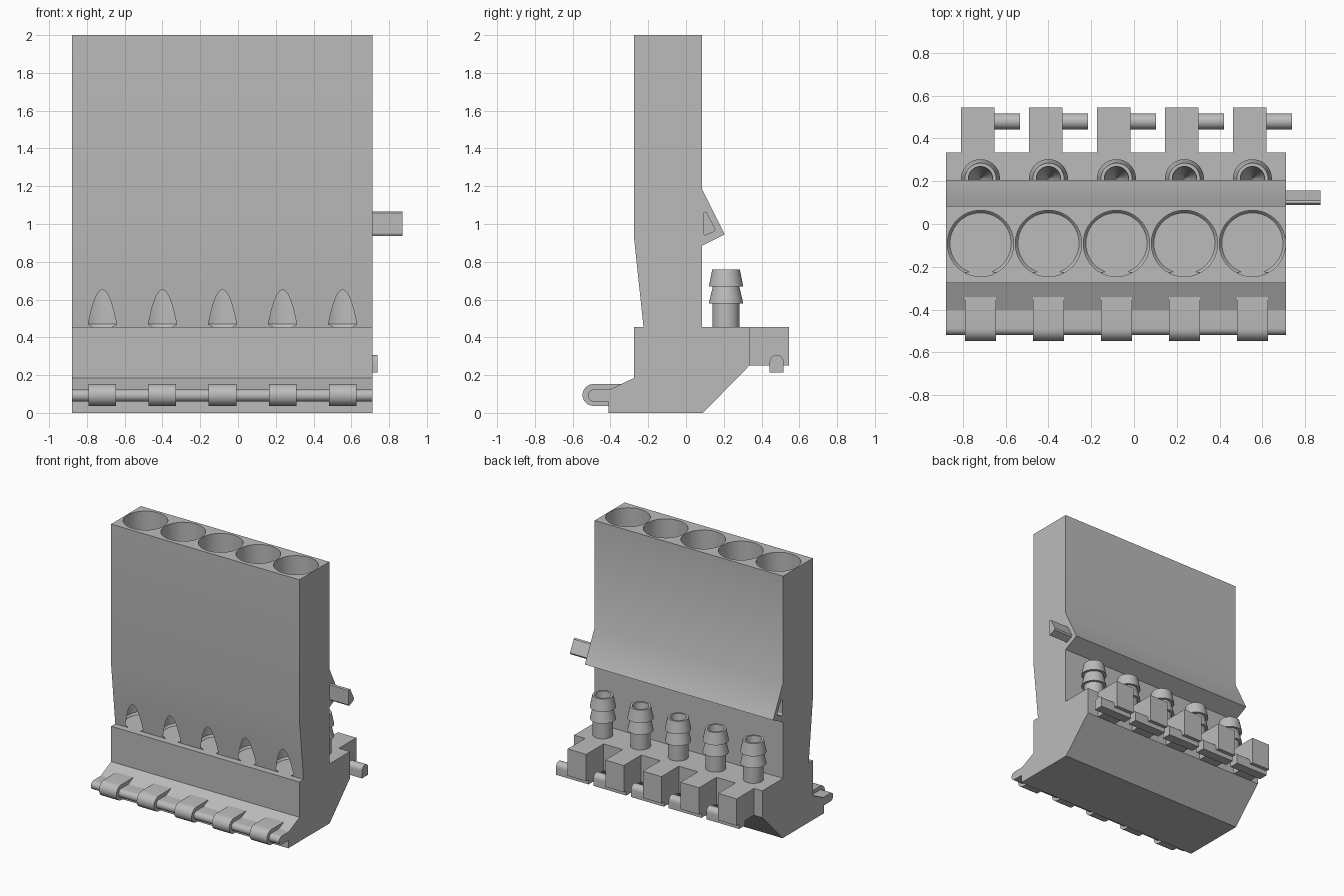
import bpy, bmesh, math

cube = bpy.data.objects.get("Cube")
if cube:
    bpy.data.objects.remove(cube, do_unlink=True)

grey = bpy.data.materials.new("plain_grey")
grey.use_nodes = True
grey.diffuse_color = (0.5, 0.5, 0.5, 1)
grey.node_tree.nodes["Principled BSDF"].inputs["Base Color"].default_value = (0.5, 0.5, 0.5, 1)

LEFT, RIGHT = 0.712, -0.88          # ends of the body along x
STATIONS = [-0.718 + 0.318 * i for i in range(5)]
WELL_Y, BARB_Y, LEDGE = -0.091, 0.212, 0.455


def finish(name, bm):
    bmesh.ops.recalc_face_normals(bm, faces=bm.faces)
    mesh = bpy.data.meshes.new(name)
    bm.to_mesh(mesh)
    bm.free()
    mesh.materials.append(grey)
    obj = bpy.data.objects.new(name, mesh)
    bpy.context.collection.objects.link(obj)
    return obj


def extrude(name, profile, x0, x1):
    """Solid from a (y, z) outline swept along x."""
    bm = bmesh.new()
    face = bm.faces.new([bm.verts.new((x0, y, z)) for y, z in profile])
    swept = bmesh.ops.extrude_face_region(bm, geom=[face])["geom"]
    verts = [v for v in swept if isinstance(v, bmesh.types.BMVert)]
    bmesh.ops.translate(bm, verts=verts, vec=(x1 - x0, 0, 0))
    return finish(name, bm)


def lathe(name, profile, x, y, steps=48):
    """Solid of revolution from (radius, z) rings, capped at both ends."""
    bm = bmesh.new()
    rings = [[bm.verts.new((x + r * math.cos(a), y + r * math.sin(a), z))
              for a in (math.tau * i / steps for i in range(steps))]
             for r, z in profile]
    for low, high in zip(rings, rings[1:]):
        for i in range(steps):
            j = (i + 1) % steps
            bm.faces.new((low[i], low[j], high[j], high[i]))
    bm.faces.new(rings[0])
    bm.faces.new(rings[-1])
    return finish(name, bm)


def arc(cy, cz, r, start, end, steps=12):
    angles = [math.radians(start + (end - start) * i / steps) for i in range(steps + 1)]
    return [(cy + r * math.cos(a), cz + r * math.sin(a)) for a in angles]


def activate(obj):
    bpy.ops.object.select_all(action='DESELECT')
    obj.select_set(True)
    bpy.context.view_layer.objects.active = obj


def cut(obj, cutter):
    mod = obj.modifiers.new("cut", 'BOOLEAN')
    mod.operation, mod.solver, mod.object = 'DIFFERENCE', 'EXACT', cutter
    activate(obj)
    bpy.ops.object.modifier_apply(modifier=mod.name)
    bpy.data.objects.remove(cutter, do_unlink=True)


def smooth(obj):
    activate(obj)
    bpy.ops.object.shade_smooth_by_angle(angle=math.radians(30))


# Main body with rear ridge, ledge and sloped underside
body = extrude("body", [
    (-0.41, 0), (0.09, 0), (0.335, 0.25), (0.335, LEDGE), (0.085, LEDGE),
    (0.085, 0.885), (0.205, 0.945), (0.085, 1.185), (0.085, 2), (-0.275, 2),
    (-0.275, 0.925), (-0.225, LEDGE), (-0.275, LEDGE), (-0.275, 0.185),
    (-0.41, 0.12)], RIGHT, LEFT)

# Deep round wells that break through the sloped front
for x in STATIONS:
    cut(body, lathe("well_cutter", [(0.143, LEDGE), (0.155, LEDGE + 0.015), (0.155, 2.1)],
                    x, WELL_Y, 64))

# Alignment tab on the left end and matching socket on the right end
key = [(0.09, 0.95), (0.098, 0.937), (0.15, 0.96), (0.156, 0.972),
       (0.11, 1.06), (0.098, 1.066), (0.09, 1.058)]
cut(body, extrude("socket_cutter", key, RIGHT - 0.05, RIGHT + 0.17))
extrude("alignment_tab", key, LEFT - 0.02, 0.872)

# Hinge rod along the lower front
rod = extrude("front_rod", [(-0.39, 0.124)] + arc(-0.488, 0.092, 0.032, 90, 270)
              + [(-0.39, 0.06)], RIGHT, LEFT)
smooth(rod)

for x in STATIONS:
    # Rounded clip around the rod
    clip = extrude("front_clip", [(-0.342, 0.153)] + arc(-0.49, 0.095, 0.058, 90, 270)
                   + [(-0.342, 0.037)], x - 0.073, x + 0.073)
    smooth(clip)

    # Rear block with a sideways peg
    extrude("rear_block", [(0.325, 0.25), (0.545, 0.25), (0.545, LEDGE), (0.325, LEDGE)],
            x - 0.092, x + 0.065)
    peg = extrude("rear_peg", [(0.443, 0.215), (0.517, 0.215)]
                  + arc(0.48, 0.27, 0.037, 0, 180), x - 0.092, x + 0.184)
    smooth(peg)

    # Barbed hose fitting with a tapered bore
    barb = lathe("hose_barb", [(0.071, LEDGE - 0.02), (0.071, 0.58), (0.091, 0.58),
                               (0.07, 0.67), (0.091, 0.67), (0.073, 0.76)], x, BARB_Y)
    cut(barb, lathe("bore_cutter", [(0.004, 0.47), (0.057, 0.755), (0.058, 0.8)], x, BARB_Y))
    smooth(barb)

smooth(body)
